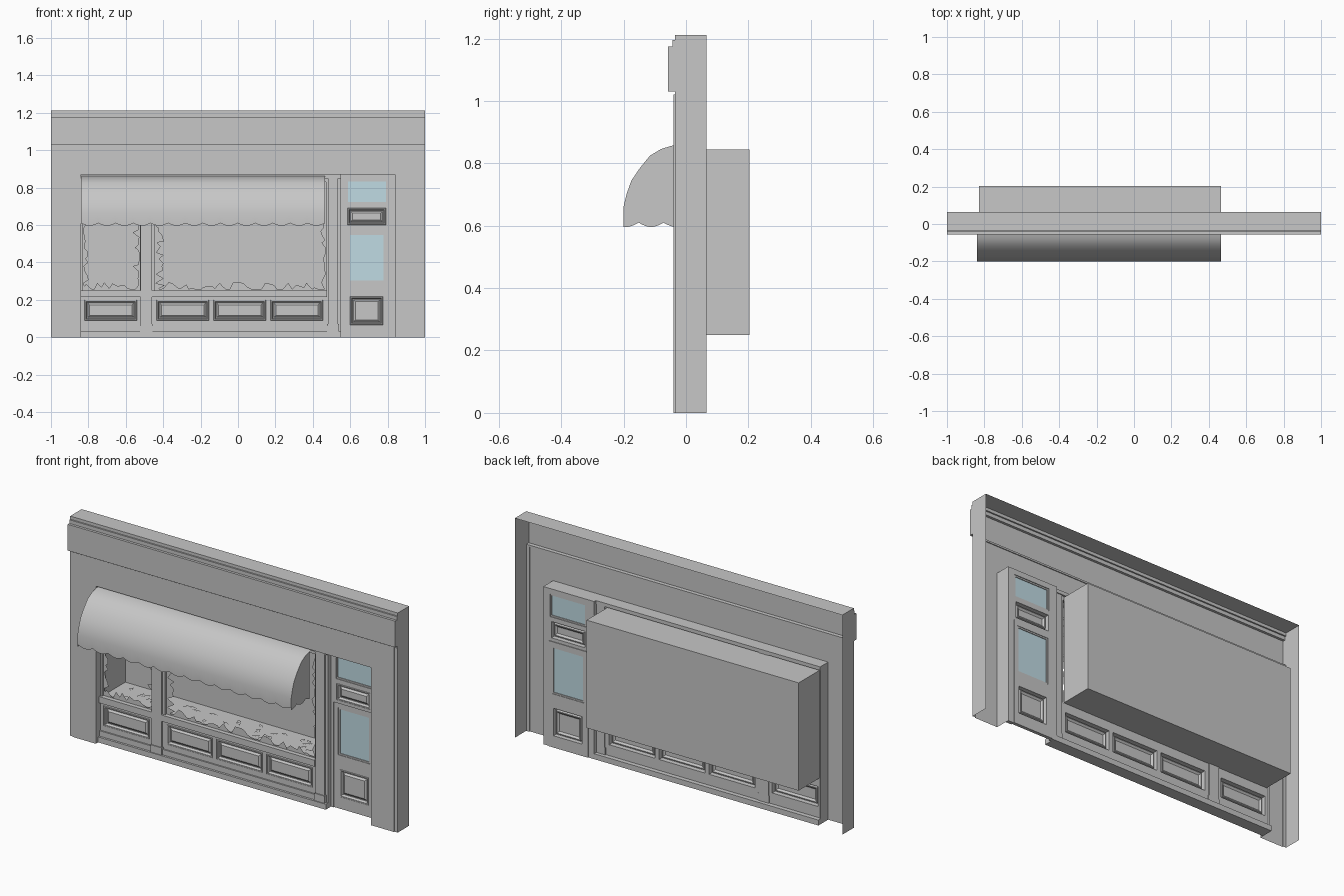
import bpy, bmesh, math, random
from mathutils import Vector

random.seed(4)
cube = bpy.data.objects.get("Cube")
if cube:
    bpy.data.objects.remove(cube)


def material(name, colour):
    m = bpy.data.materials.new(name)
    m.use_nodes = True
    m.diffuse_color = (*colour, 1)
    m.node_tree.nodes["Principled BSDF"].inputs["Base Color"].default_value = (*colour, 1)
    return m


GREY = material("painted grey", (0.57, 0.57, 0.57))
GLASS = material("pale blue glass", (0.53, 0.71, 0.77))


def finish(name, bm, mat=GREY, smooth=False):
    mesh = bpy.data.meshes.new(name)
    bm.to_mesh(mesh)
    bm.free()
    mesh.materials.append(mat)
    ob = bpy.data.objects.new(name, mesh)
    bpy.context.collection.objects.link(ob)
    if smooth:
        bpy.ops.object.select_all(action='DESELECT')
        ob.select_set(True)
        bpy.context.view_layer.objects.active = ob
        bpy.ops.object.shade_smooth_by_angle(angle=math.radians(40))
    return ob


def box(name, x0, x1, y0, y1, z0, z1, mat=GREY):
    bm = bmesh.new()
    bmesh.ops.create_cube(bm, size=1)
    for v in bm.verts:
        v.co = ((x0 + x1) / 2 + v.co.x * (x1 - x0),
                (y0 + y1) / 2 + v.co.y * (y1 - y0),
                (z0 + z1) / 2 + v.co.z * (z1 - z0))
    return finish(name, bm, mat)


def ribbon(name, path, vec):
    """Sheet made by pushing a path of points along a vector."""
    bm = bmesh.new()
    a = [bm.verts.new(p) for p in path]
    b = [bm.verts.new(Vector(p) + Vector(vec)) for p in path]
    for i in range(len(a) - 1):
        bm.faces.new((a[i], a[i + 1], b[i + 1], b[i]))
    return finish(name, bm)


def strips(name, near, far, mat=GREY, smooth=False):
    """Sheet of quads between two matching rows of points."""
    bm = bmesh.new()
    a, b = ([bm.verts.new(p) for p in row] for row in (near, far))
    for i in range(len(a) - 1):
        bm.faces.new((a[i], a[i + 1], b[i + 1], b[i]))
    return finish(name, bm, mat, smooth)


def framework(name, rect, holes, y, thick=0):
    """Upright board with rectangular holes; rectangles are x0, x1, z0, z1."""
    rects = [rect] + holes
    xs = sorted({r[k] for r in rects for k in (0, 1)})
    zs = sorted({r[k] for r in rects for k in (2, 3)})
    bm = bmesh.new()
    grid = {(x, z): bm.verts.new((x, y, z)) for x in xs for z in zs}
    for x0, x1 in zip(xs, xs[1:]):
        for z0, z1 in zip(zs, zs[1:]):
            cx, cz = (x0 + x1) / 2, (z0 + z1) / 2
            if not any(h[0] < cx < h[1] and h[2] < cz < h[3] for h in holes):
                bm.faces.new([grid[k] for k in ((x0, z0), (x1, z0), (x1, z1), (x0, z1))])
    loose = [v for v in bm.verts if not v.link_faces]
    bmesh.ops.delete(bm, geom=loose, context='VERTS')
    ob = finish(name, bm)
    if thick:
        mod = ob.modifiers.new("thickness", 'SOLIDIFY')
        mod.thickness, mod.offset = thick, 0
    return ob


def raised_panel(name, rect, y):
    """Moulded panel: nested rings stepping out, in, and out to a raised field."""
    x0, x1, z0, z1 = rect
    bm = bmesh.new()
    last = None
    for inset, dy in ((0, 0), (0.002, -0.006), (0.008, -0.006), (0.013, 0.008), (0.017, 0.008), (0.027, 0)):
        ring = [bm.verts.new((x, y + dy, z)) for x, z in (
            (x0 + inset, z0 + inset), (x1 - inset, z0 + inset),
            (x1 - inset, z1 - inset), (x0 + inset, z1 - inset))]
        if last:
            for i in range(4):
                j = (i + 1) % 4
                bm.faces.new((last[i], last[j], ring[j], ring[i]))
        last = ring
    bm.faces.new(last)
    return finish(name, bm)


# Hollow wall: front sheet with one wide opening, cornice, end caps
FRONT, BACK = -0.04, 0.065
framework("wall_front", (-0.98, 0.98, 0, 1.02), [(-0.84, 0.84, 0, 0.87)], FRONT)
ribbon("wall_edge_step", [(-1, -0.035, 0), (-0.98, -0.035, 0), (-0.98, FRONT, 0)], (0, 0, 1.02))
ribbon("wall_edge_step_left", [(1, -0.035, 0), (0.98, -0.035, 0), (0.98, FRONT, 0)], (0, 0, 1.02))
cornice = [(FRONT, 1.02), (-0.035, 1.02), (-0.035, 1.03), (-0.057, 1.03), (-0.057, 1.175), (-0.043, 1.175),
           (-0.043, 1.195), (-0.035, 1.195), (-0.035, 1.212), (BACK, 1.212)]
ribbon("fascia_and_cornice", [(-1, y, z) for y, z in cornice], (2, 0, 0))
for side, x in (("right", -1), ("left", 1)):
    bm = bmesh.new()
    outline = cornice[1:] + [(BACK, 0), (-0.035, 0)]
    bm.faces.new([bm.verts.new((x, y, z)) for y, z in outline])
    finish("wall_end_" + side, bm)
ribbon("opening_reveal", [(-0.84, FRONT, 0), (-0.84, FRONT, 0.87), (0.84, FRONT, 0.87), (0.84, FRONT, 0)],
       (0, 0.07, 0))

# Shop window framework with stall board panels
windows = [(-0.83, -0.525, 0.25, 0.83), (-0.445, 0.47, 0.25, 0.83)]
panels = [(x, x + 0.28, 0.09, 0.2) for x in (-0.82, -0.435, -0.13, 0.175)]
framework("window_frame", (-0.84, 0.545, 0.03, 0.87), windows + panels, 0.01, 0.02)
for i, p in enumerate(panels):
    raised_panel("stall_panel_%d" % i, p, 0.004)
for i, (x0, x1) in enumerate(((-0.84, -0.52), (-0.46, 0.475))):
    box("window_sill_%d" % i, x0, x1, -0.012, 0.02, 0.215, 0.25)
    box("stall_rail_%d" % i, x0, x1, -0.008, 0.02, 0.03, 0.06)
for i, (x0, x1) in enumerate(((-0.52, -0.46), (0.48, 0.535))):
    box("pillar_%d" % i, x0, x1, -0.01, 0.025, 0.03, 0.86)
    box("pillar_base_%d" % i, x0 - 0.004, x1 + 0.004, -0.015, 0.025, 0.03, 0.07)
box("plinth", -0.84, 0.55, -0.02, 0.045, 0, 0.03)
box("head_moulding", -0.84, 0.55, -0.012, 0.03, 0.85, 0.87)
box("corner_post", 0.53, 0.55, 0, 0.045, 0.03, 0.87)

# Display box behind the windows, open to the front
X0, X1, Y0, Y1, Z0, Z1 = -0.83, 0.465, 0.02, 0.203, 0.25, 0.845
ribbon("display_box_shell", [(X0, Y0, Z0), (X1, Y0, Z0), (X1, Y0, Z1), (X0, Y0, Z1), (X0, Y0, Z0)],
       (0, Y1 - Y0, 0))
framework("display_box_back", (X0, X1, Z0, Z1), [], Y1)


# Broken glass left around the window edges, and shards on the display floor
def jagged(name, start, end, inward, deep):
    start, end, inward = Vector(start), Vector(end), Vector(inward)
    n = max(8, int((end - start).length / 0.02))
    ts = [min(1, max(0, (i + random.uniform(-0.4, 0.4)) / n)) for i in range(n + 1)]
    ts[0], ts[-1] = 0, 1
    edge = [start.lerp(end, t) for t in ts]
    depth = [deep * (0.12 + 0.88 * random.random() ** 2) for _ in ts]
    strips(name, edge, [p + inward * d for p, d in zip(edge, depth)])


for i, (x0, x1, z0, z1) in enumerate(windows):
    y = 0.012
    jagged("broken_glass_right_%d" % i, (x0, y, z0), (x0, y, z1), (1, 0, 0), (0.035, 0.06)[i])
    jagged("broken_glass_left_%d" % i, (x1, y, z0), (x1, y, z1), (-1, 0, 0), (0.04, 0.03)[i])
    jagged("broken_glass_bottom_%d" % i, (x0, y, z0), (x1, y, z0), (0, 0, 1), 0.045)
bm = bmesh.new()
for x0, x1, z0, z1 in windows:
    for _ in range(int((x1 - x0) * 28)):
        cx, cy = random.uniform(x0 + 0.04, x1 - 0.05), random.uniform(0.04, 0.16)
        turn = random.uniform(0, math.tau)
        bm.faces.new([bm.verts.new((cx + r * math.cos(turn + a), cy + 0.7 * r * math.sin(turn + a), z0 + 0.004))
                      for a, r in ((0, 0.03), (1.9, 0.013), (3.4, 0.02), (4.9, 0.011))])
finish("floor_shards", bm)

# Door surround with transom light, and the door
surround_panel, transom = (0.585, 0.79, 0.6, 0.69), (0.58, 0.8, 0.715, 0.84)
doorway = (0.565, 0.805, 0, 0.582)
framework("door_surround", (0.55, 0.84, 0, 0.87), [surround_panel, transom, doorway], 0.035, 0.02)
raised_panel("surround_panel", surround_panel, 0.03)
door_light, door_panel = (0.59, 0.785, 0.295, 0.555), (0.6, 0.775, 0.065, 0.217)
framework("door", doorway, [door_light, door_panel], 0.04, 0.018)
raised_panel("door_panel", door_panel, 0.035)
for name, (x0, x1, z0, z1), y in (("transom", transom, 0.035), ("door", door_light, 0.04)):
    box(name + "_glass", x0, x1, y - 0.002, y + 0.002, z0, z1, GLASS)
    framework(name + "_glazing_bead", (x0, x1, z0, z1),
              [(x0 + 0.008, x1 - 0.008, z0 + 0.008, z1 - 0.008)], y, 0.012)

# Curved awning with a scalloped valance and side cheeks
AX0, AX1 = -0.84, 0.465
curve = [(0, 0.862), (-0.04, 0.858), (-0.08, 0.846), (-0.115, 0.825), (-0.147, 0.786),
         (-0.175, 0.745), (-0.19, 0.703), (-0.2, 0.662)]


def scallop(t):
    return 0.61 - 0.014 * abs(math.sin(math.pi * t))


bm = bmesh.new()
columns = 14 * 8
rows = []
for i in range(columns + 1):
    x = AX0 + (AX1 - AX0) * i / columns
    rows.append([bm.verts.new((x, y, z)) for y, z in curve + [(-0.2, scallop(i / 8))]])
for a, b in zip(rows, rows[1:]):
    for k in range(len(curve)):
        bm.faces.new((a[k], a[k + 1], b[k + 1], b[k]))
finish("awning_cover", bm, smooth=True)


def cover_height(y):
    for (y0, z0), (y1, z1) in zip(curve, curve[1:]):
        if y1 <= y <= y0:
            return z0 + (z1 - z0) * (y - y0) / (y1 - y0)
    return curve[-1][1]


ys = sorted({-0.2 + 0.16 * i / 20 for i in range(21)} | {y for y, z in curve[1:]})
for side, x in (("right", AX0), ("left", AX1)):
    strips("awning_cheek_" + side, [(x, y, cover_height(y)) for y in ys],
           [(x, y, scallop((y + 0.2) / 0.08 + 0.4)) for y in ys])
